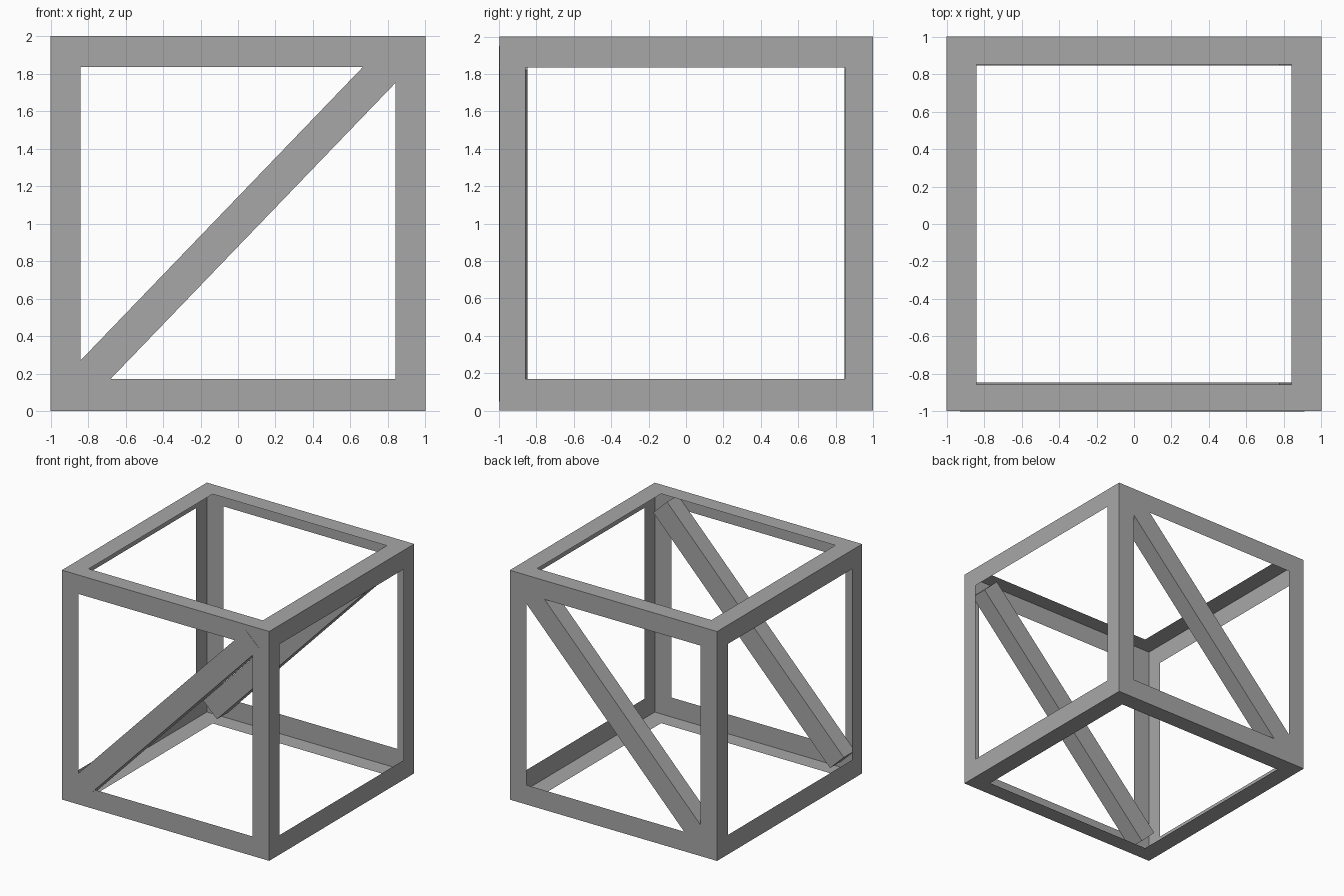
import bpy
import bmesh
from math import radians
from itertools import product

cube = bpy.data.objects.get("Cube")
if cube:
    bpy.data.objects.remove(cube, do_unlink=True)

# Single matte grey for the whole model
grey = bpy.data.materials.new("grey")
grey.use_nodes = True
colour = (0.39, 0.39, 0.39, 1)
grey.diffuse_color = colour
grey.node_tree.nodes["Principled BSDF"].inputs["Base Color"].default_value = colour


def add_object(name, bm):
    mesh = bpy.data.meshes.new(name)
    bmesh.ops.recalc_face_normals(bm, faces=bm.faces)
    bm.to_mesh(mesh)
    bm.free()
    mesh.materials.append(grey)
    obj = bpy.data.objects.new(name, mesh)
    bpy.context.collection.objects.link(obj)
    return obj


# Cube frame: thin sheet sides, each a 3 x 3 grid with its middle left open
cuts = ((-1, -0.84, 0.84, 1), (-0.998, -0.857, 0.85, 1), (0, 0.17, 1.835, 2))
bm = bmesh.new()
for axis, side in product(range(3), (0, 3)):
    u, v = (axis + 1) % 3, (axis + 2) % 3
    for i, j in product(range(3), repeat=2):
        if (i, j) == (1, 1):
            continue
        ring = []
        for du, dv in ((0, 0), (1, 0), (1, 1), (0, 1)):
            point = [0, 0, 0]
            point[axis] = cuts[axis][side]
            point[u] = cuts[u][i + du]
            point[v] = cuts[v][j + dv]
            ring.append(bm.verts.new(point))
        bm.faces.new(ring)
bmesh.ops.remove_doubles(bm, verts=bm.verts, dist=0.0005)
add_object("cube_frame", bm)


# Diagonal braces: solid square-ended bars behind the front and back sides
def add_brace(name, y_outer, y_inner):
    bm = bmesh.new()
    bmesh.ops.create_cube(bm, size=1)
    bmesh.ops.scale(bm, vec=(2.46, abs(y_outer - y_inner), 0.184), verts=bm.verts)
    brace = add_object(name, bm)
    brace.location = (-0.01, (y_outer + y_inner) / 2, 1)
    brace.rotation_euler.y = radians(-46.1)


add_brace("front_brace", -1, -0.847)
add_brace("back_brace", 0.999, 0.847)
